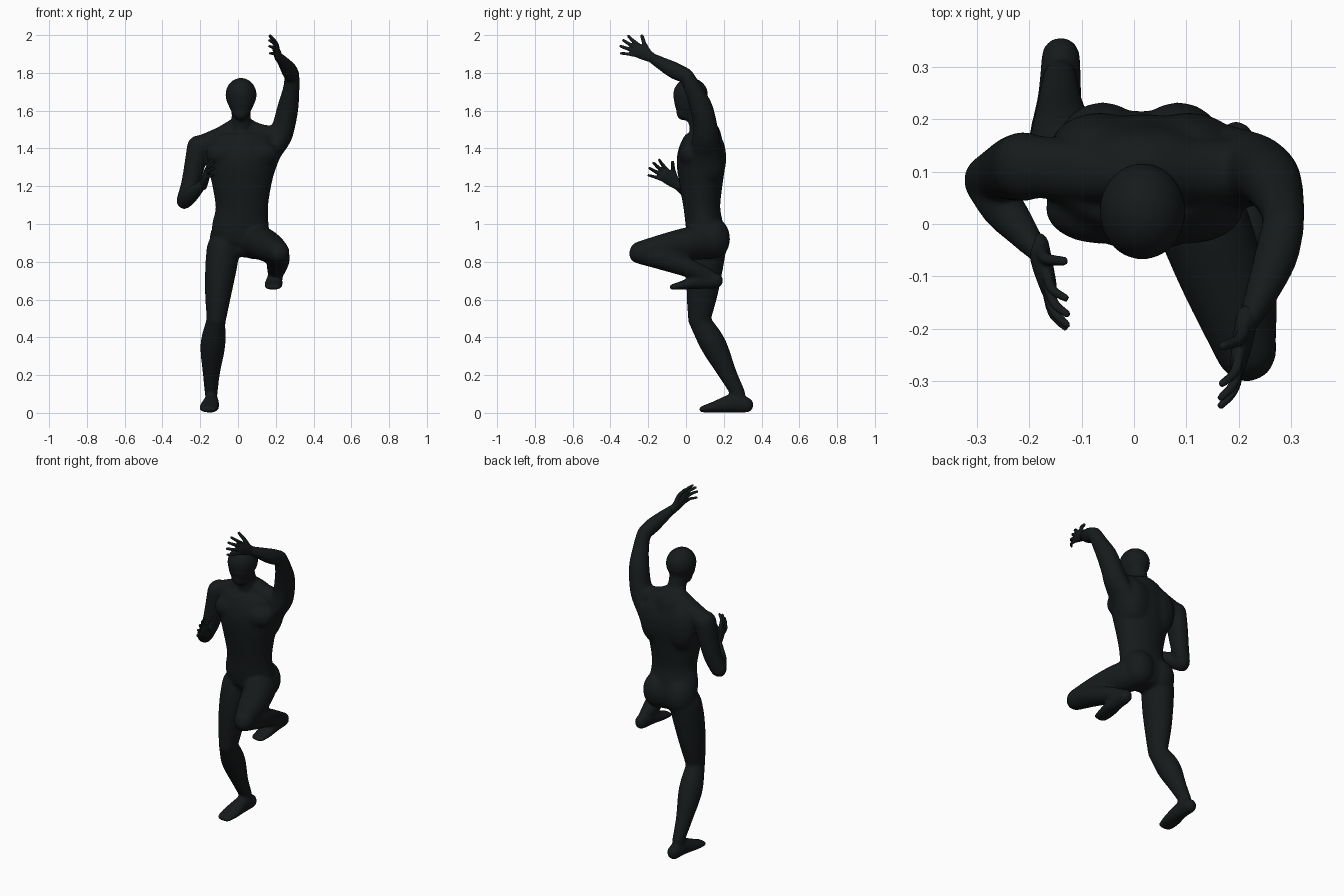
import bpy, bmesh, math
from mathutils import Vector, Matrix

skin = bpy.data.materials.new("dark_skin")
skin.diffuse_color = (0.008, 0.0105, 0.0112, 1)
X, Y, Z = Vector((1, 0, 0)), Vector((0, 1, 0)), Vector((0, 0, 1))


def spline(pts, steps=6):
    p = [Vector(q) for q in pts]
    p = [p[0] * 2 - p[1]] + p + [p[-1] * 2 - p[-2]]
    out = []
    for i in range(1, len(p) - 2):
        a, b, c, d = p[i - 1:i + 3]
        for k in range(steps):
            t = k / steps
            out.append(0.5 * (2 * b + (c - a) * t + (2 * a - 5 * b + 4 * c - d) * t * t
                              + (3 * b - a - 3 * c + d) * t ** 3))
    return out + [p[-2]]


def tube(bm, pts, ref=X, cap=1.0, n=24):
    """Smooth round-ended limb through (x, y, z, half width along ref, half depth)."""
    path = spline(pts)
    pos = [Vector(q[:3]) for q in path]
    rings = []
    for i, q in enumerate(path):
        t = (pos[min(i + 1, len(pos) - 1)] - pos[max(i - 1, 0)]).normalized()
        u = (ref - t * t.dot(ref)).normalized()
        v = t.cross(u)
        ring = [(pos[i], q[3], q[4], u, v)]
        if i in (0, len(path) - 1):
            s = -1 if i == 0 else 1
            h = min(q[3], q[4]) * cap
            extra = [(pos[i] + t * s * h * math.sin(a), q[3] * math.cos(a),
                      q[4] * math.cos(a), u, v) for a in (0.4, 0.8, 1.2, 1.5)]
            ring = extra[::-1] + ring if i == 0 else ring + extra
        rings += ring
    loops = []
    for c, a, b, u, v in rings:
        loops.append([bm.verts.new(c + u * a * math.cos(2 * math.pi * k / n)
                                   + v * b * math.sin(2 * math.pi * k / n)) for k in range(n)])
    for l0, l1 in zip(loops, loops[1:]):
        for k in range(n):
            bm.faces.new((l0[k], l0[(k + 1) % n], l1[(k + 1) % n], l1[k]))
    bm.faces.new(loops[0][::-1])
    bm.faces.new(loops[-1])


def ball(bm, c, r):
    bmesh.ops.create_uvsphere(bm, u_segments=28, v_segments=18, radius=1,
                              matrix=Matrix.Translation(c) @ Matrix.Diagonal((*r, 1)))


def finish(bm, name, voxel, smooth):
    bmesh.ops.recalc_face_normals(bm, faces=bm.faces)
    me = bpy.data.meshes.new(name)
    bm.to_mesh(me)
    bm.free()
    me.materials.append(skin)
    ob = bpy.data.objects.new(name, me)
    bpy.context.collection.objects.link(ob)
    m = ob.modifiers.new("fuse", 'REMESH')
    m.mode, m.voxel_size, m.use_smooth_shade = 'VOXEL', voxel, True
    s = ob.modifiers.new("soften", 'SMOOTH')
    s.factor, s.iterations = 0.5, smooth


bm = bmesh.new()
# head, jaw and neck
ball(bm, (.016, .024, 1.684), (.083, .093, .09))
tube(bm, [(.016, .012, 1.665, .076, .079), (.016, -.001, 1.62, .064, .064),
          (.016, -.01, 1.59, .046, .043)])
tube(bm, [(.018, .09, 1.46, .07, .065), (.017, .068, 1.54, .052, .055), (.016, .045, 1.62, .052, .056)])
# torso
tube(bm, [(.0, .12, .86, .10, .08), (.01, .118, .91, .14, .10), (.013, .10, .98, .152, .1),
          (.02, .085, 1.08, .139, .097), (.02, .08, 1.2, .156, .113), (.02, .08, 1.33, .185, .13),
          (.02, .09, 1.42, .185, .116), (.02, .10, 1.48, .15, .085), (.017, .09, 1.525, .075, .06)], cap=.4)
# chest, shoulder blades and buttocks
for s in (-1, 1):
    ball(bm, (.02 + s * .085, .03, 1.37), (.105, .068, .075))
    ball(bm, (.02 + s * .085, .145, 1.35), (.095, .068, .14))
ball(bm, (-.06, .14, .92), (.09, .093, .11))
ball(bm, (.085, .14, .925), (.09, .093, .11))
# collar muscles
tube(bm, [(.0, .09, 1.525, .045, .045), (-.09, .10, 1.468, .048, .058), (-.19, .11, 1.412, .06, .06)], Z)
tube(bm, [(.03, .09, 1.525, .045, .045), (.11, .10, 1.482, .05, .06), (.21, .10, 1.46, .055, .06)], Z)
# lowered arm
tube(bm, [(-.21, .11, 1.41, .06, .067), (-.23, .107, 1.31, .055, .063),
          (-.252, .10, 1.21, .05, .054), (-.281, .087, 1.128, .045, .044)])
tube(bm, [(-.284, .08, 1.12, .042, .042), (-.25, .03, 1.155, .044, .042),
          (-.21, -.02, 1.19, .032, .031), (-.183, -.055, 1.215, .026, .021)], Z)
# raised arm, running down into the side of the back
tube(bm, [(.14, .10, 1.27, .05, .08), (.175, .105, 1.37, .052, .085), (.222, .105, 1.46, .062, .072),
          (.245, .10, 1.53, .06, .064), (.265, .08, 1.62, .056, .06),
          (.281, .04, 1.71, .045, .048), (.286, .01, 1.77, .041, .041)])
tube(bm, [(.286, .0, 1.785, .041, .041), (.272, -.06, 1.812, .045, .042),
          (.245, -.13, 1.85, .036, .033), (.215, -.195, 1.887, .026, .02)], Z)
# standing leg and foot
tube(bm, [(-.078, .115, .87, .088, .098), (-.09, .10, .77, .084, .096),
          (-.105, .085, .63, .07, .083), (-.115, .07, .49, .051, .06)])
tube(bm, [(-.117, .07, .49, .05, .057), (-.133, .145, .36, .066, .069),
          (-.141, .22, .21, .046, .049), (-.142, .278, .10, .034, .038)])
tube(bm, [(-.14, .32, .042, .038, .042), (-.142, .245, .05, .042, .05),
          (-.152, .15, .031, .053, .03), (-.157, .085, .019, .046, .017)])
# lifted leg and foot
tube(bm, [(.085, .12, .905, .087, .092), (.125, .02, .897, .09, .088),
          (.172, -.11, .872, .081, .078), (.214, -.24, .85, .06, .06)])
tube(bm, [(.216, -.25, .842, .055, .052), (.214, -.12, .813, .06, .058),
          (.206, .0, .773, .054, .052), (.196, .12, .725, .036, .038)])
tube(bm, [(.195, .16, .70, .037, .042), (.193, .08, .70, .042, .045),
          (.188, .0, .68, .05, .027), (.186, -.075, .666, .044, .015)])
finish(bm, "body", .0075, 18)


def hand(name, wrist, aim, side):
    """Curled open hand; side is the x direction that the palm faces."""
    bm = bmesh.new()
    wrist, d = Vector(wrist), Vector(aim).normalized()
    p = X * side
    p = (p - d * d.dot(p)).normalized()
    up = d.cross(p) if d.cross(p).z > 0 else p.cross(d)

    def pt(f, u, q, ra, rb):
        return (*(wrist + d * f + up * u + p * q), ra, rb)
    # palm
    tube(bm, [pt(-.02, 0, 0, .026, .021), pt(.03, 0, 0, .034, .02),
              pt(.08, 0, .002, .038, .016)], up, n=16)
    # fingers, smallest to thumb
    for ang, base, off, reach, r in ((-20, .082, -.028, .155, .0085), (-7, .088, -.01, .166, .0095),
                                     (5, .088, .009, .166, .0095), (17, .082, .027, .158, .0095),
                                     (42, .02, .018, .118, .0115)):
        c, s = math.cos(math.radians(ang)), math.sin(math.radians(ang))
        mid = (base + reach) * .52
        tip = .022 if ang < 40 else .03
        tube(bm, [pt(base - .01, off, 0, r * 1.2, r * 1.1), pt(mid * c, mid * s, .003, r, r),
                  pt(reach * c, reach * s, tip, r * .8, r * .8)], up, n=12)
    finish(bm, name, .004, 3)


hand("lowered_hand", (-.18, -.055, 1.215), (.03, -.13, .10), 1)
hand("raised_hand", (.213, -.195, 1.888), (-.022, -.13, .065), -1)
